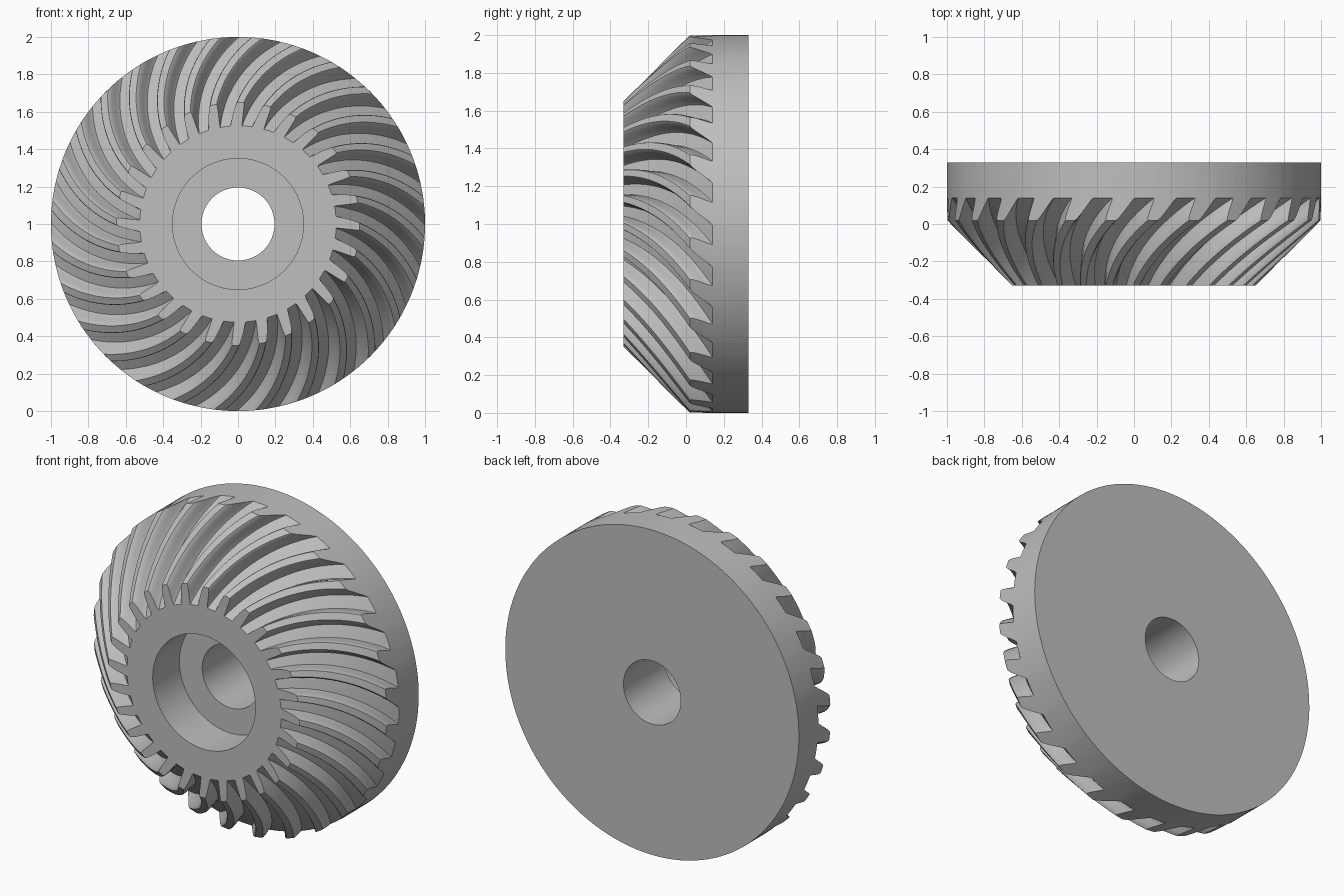
import bpy, bmesh, math

cube = bpy.data.objects.get("Cube")
if cube:
    bpy.data.objects.remove(cube, do_unlink=True)

TEETH = 28
PITCH = 2 * math.pi / TEETH
STEPS = 18                     # stations along each tooth
FRONT, BACK = -0.33, 0.33
PHASE = 0.02

# Half tooth section: (half angle, height from root 0 to tip 1)
HALF = [(0.061, 0.0), (0.056, 0.1), (0.050, 0.35), (0.043, 0.65),
        (0.035, 0.9), (0.027, 1.0)]
TOOTH = ([(-PITCH / 2, 0.0)] + [(-a, h) for a, h in HALF]
         + [(0.0, 1.0)] + [(a, h) for a, h in reversed(HALF)])
SECTION = [(i * PITCH + a, h) for i in range(TEETH) for a, h in TOOTH]


def lerp(a, b, t):
    return a + (b - a) * t


def spiral(r, y):
    """Twist of the tooth at a point, growing along the pitch cone."""
    d = (r + y + 0.98) / 2 - 0.65
    return PHASE + 0.65 * d + 0.64 * d * d


def point(r, y, angle):
    return (r * math.sin(angle), y, 1 + r * math.cos(angle))


def tooth_ring(t):
    """One station of the toothed cone, from the small end to the large end."""
    ring = []
    for a, h in SECTION:
        r = lerp(lerp(0.525, 0.65, h), 1.0, t)
        y = lerp(FRONT, lerp(0.14, 0.02, h), t)
        ring.append(point(r, y, a + spiral(r, y)))
    return ring


def round_ring(r, y, twist):
    return [point(r, y, a + twist) for a, h in SECTION]


# Closed profile: teeth, rim, back, bore, counterbore, front face
outer_twist = spiral(1.0, 0.14)
inner_twist = spiral(0.525, FRONT)
rings = [tooth_ring(i / STEPS) for i in range(STEPS + 1)]
rings += [round_ring(r, y, outer_twist) for r, y in
          [(1.0, 0.145), (1.0, BACK), (0.195, BACK), (0.195, -0.07)]]
rings += [round_ring(r, y, inner_twist) for r, y in
          [(0.35, -0.07), (0.35, FRONT), (0.52, FRONT)]]

bm = bmesh.new()
grid = [[bm.verts.new(p) for p in ring] for ring in rings]
count = len(SECTION)
for k, ring in enumerate(grid):
    following = grid[(k + 1) % len(grid)]
    for i in range(count):
        j = (i + 1) % count
        bm.faces.new((ring[i], ring[j], following[j], following[i]))
bmesh.ops.recalc_face_normals(bm, faces=bm.faces[:])
mesh = bpy.data.meshes.new("spiral_bevel_gear")
bm.to_mesh(mesh)
bm.free()

gear = bpy.data.objects.new("spiral_bevel_gear", mesh)
bpy.context.collection.objects.link(gear)

# Plain grey metal
colour = (0.52, 0.52, 0.52, 1.0)
steel = bpy.data.materials.new("grey_steel")
steel.use_nodes = True
steel.diffuse_color = colour
for node in steel.node_tree.nodes:
    if node.type == 'BSDF_PRINCIPLED':
        node.inputs["Base Color"].default_value = colour
mesh.materials.append(steel)

# Smooth flanks with crisp edges
bpy.ops.object.select_all(action='DESELECT')
gear.select_set(True)
bpy.context.view_layer.objects.active = gear
bpy.ops.object.shade_smooth_by_angle(angle=math.radians(28))
